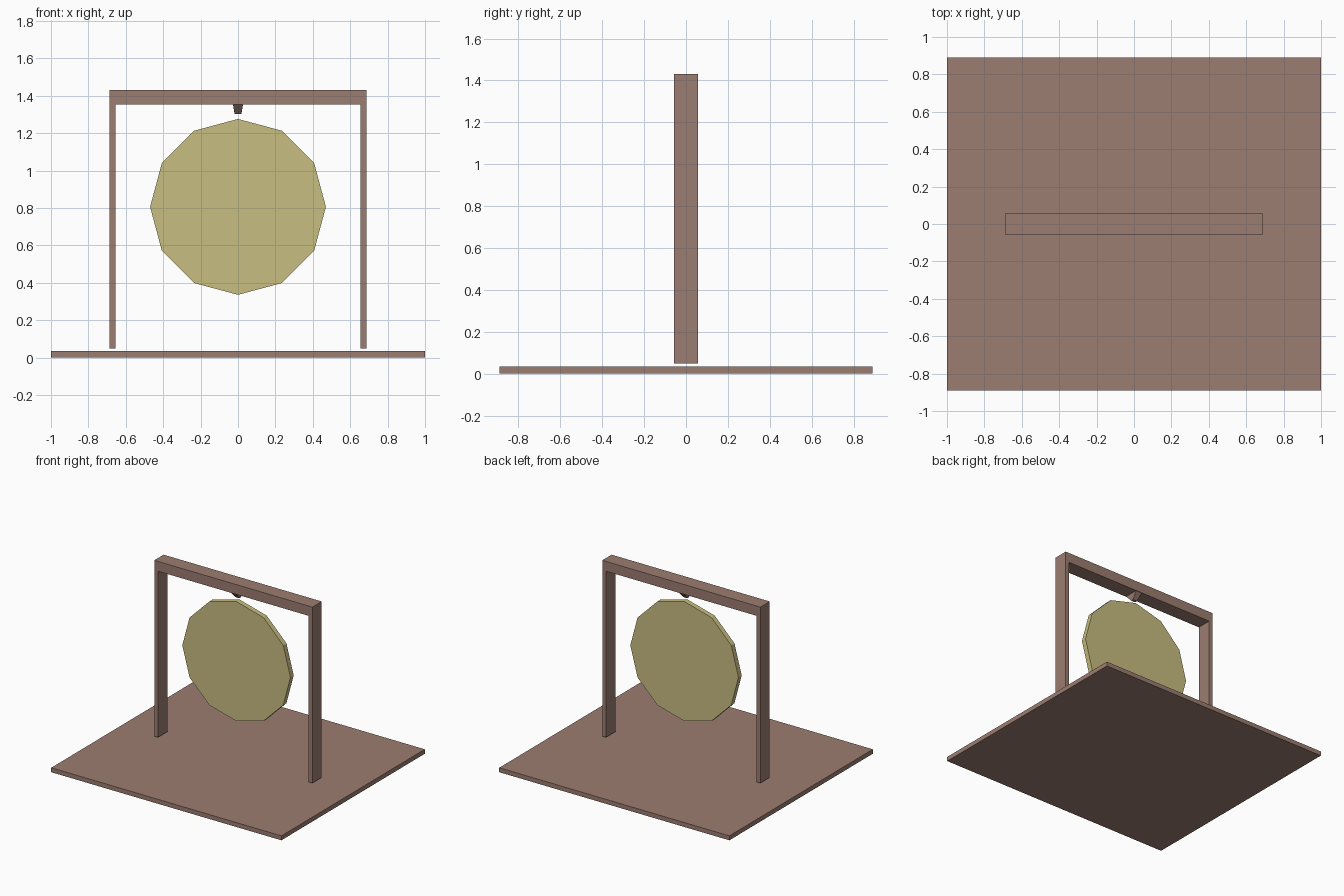
import bpy, bmesh, math

if "Cube" in bpy.data.objects:
    bpy.data.objects.remove(bpy.data.objects["Cube"])

def material(name, rgb):
    m = bpy.data.materials.new(name)
    m.diffuse_color = (*rgb, 1)
    m.use_nodes = True
    m.node_tree.nodes["Principled BSDF"].inputs["Base Color"].default_value = m.diffuse_color
    return m

brown = material("brown_wood", (0.33, 0.205, 0.165))
gold = material("gold_metal", (0.58, 0.51, 0.22))

def finish(name, bm, mat):
    bmesh.ops.recalc_face_normals(bm, faces=bm.faces)
    me = bpy.data.meshes.new(name)
    bm.to_mesh(me)
    bm.free()
    me.materials.append(mat)
    ob = bpy.data.objects.new(name, me)
    bpy.context.collection.objects.link(ob)
    return ob

def extrude_xz(name, profile, half_depth, mat):
    """Extrude a front-view outline symmetrically about y = 0."""
    bm = bmesh.new()
    face = bm.faces.new([bm.verts.new((x, -half_depth, z)) for x, z in profile])
    ext = bmesh.ops.extrude_face_region(bm, geom=[face])
    for v in ext["geom"]:
        if isinstance(v, bmesh.types.BMVert):
            v.co.y = half_depth
    return finish(name, bm, mat)

# base board
extrude_xz("base_board", [(-1, 0), (1, 0), (1, 0.035), (-1, 0.035)], 0.89, brown)

# hanging frame: two posts and a top beam as one outline
half = [(0.655, 1.353), (0.655, 0.048), (0.687, 0.048), (0.687, 1.43)]
extrude_xz("hanging_frame", half + [(-x, z) for x, z in reversed(half)], 0.058, brown)

# twelve-sided gong disc
R, CZ = 0.47, 0.806
disc = [(R * math.sin(i * math.tau / 12), CZ + R * math.cos(i * math.tau / 12)) for i in range(12)]
extrude_xz("gong_disc", disc, 0.02, gold)

# hook: wedge tapering down from the beam
hook = extrude_xz("hook", [(-0.027, 1.353), (0.027, 1.353), (0.018, 1.303), (-0.018, 1.303)], 0.055, brown)
for v in hook.data.vertices:
    if v.co.z < 1.32:
        v.co.y *= 0.2
